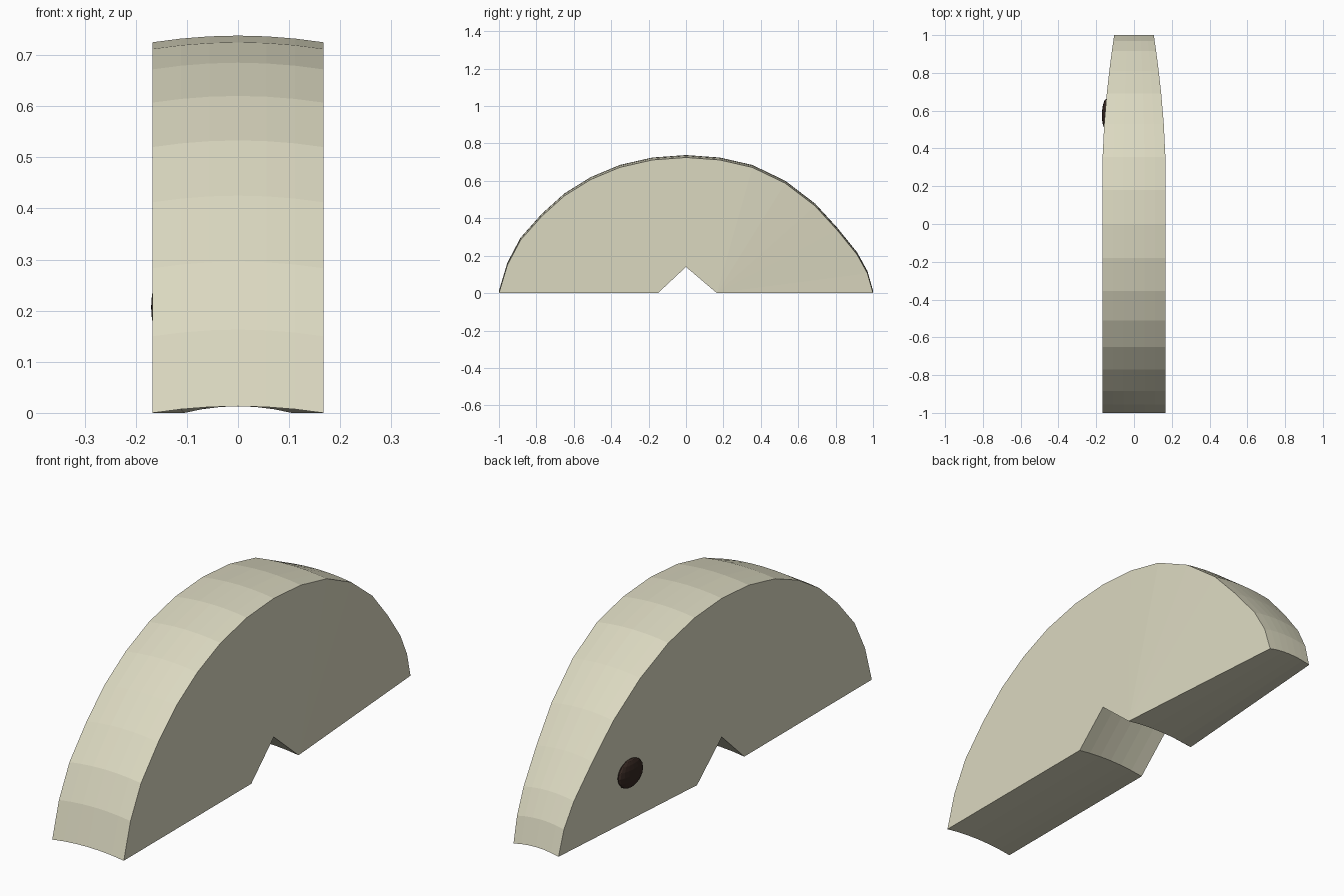
import bpy, bmesh
from mathutils import Matrix

if "Cube" in bpy.data.objects:
    bpy.data.objects.remove(bpy.data.objects["Cube"])


def material(name, rgb):
    m = bpy.data.materials.new(name)
    m.diffuse_color = (*rgb, 1)
    m.use_nodes = True
    m.node_tree.nodes["Principled BSDF"].inputs["Base Color"].default_value = m.diffuse_color
    return m


def finish(bm, name, mat):
    bmesh.ops.recalc_face_normals(bm, faces=bm.faces)
    mesh = bpy.data.meshes.new(name)
    bm.to_mesh(mesh)
    bm.free()
    mesh.materials.append(mat)
    obj = bpy.data.objects.new(name, mesh)
    bpy.context.collection.objects.link(obj)
    return obj


cream = material("cream", (0.71, 0.69, 0.53))
dark_brown = material("dark brown", (0.035, 0.02, 0.015))

# Side outline (y, z): front foot over the arch to the back foot, then the notch
arch = [(-1, 0), (-.955, .15), (-.885, .283), (-.77, .412), (-.65, .52),
        (-.51, .607), (-.355, .672), (-.18, .712), (0, .725), (.18, .712),
        (.355, .672), (.53, .588), (.69, .466), (.81, .335), (.915, .205),
        (.97, .105), (1, 0)]
notch = [(.165, 0), (0, .14), (-.15, 0)]
profile = arch + notch

HALF, BULGE, STEPS = 0.167, 0.013, 6


def half_width(y):
    # The back end narrows
    return HALF - 0.062 * max(0, (y - 0.3) / 0.7) ** 1.7


# Body: the outline repeated across the width with a slightly bowed rim
bm = bmesh.new()
rings = []
for i in range(STEPS + 1):
    t = 2 * i / STEPS - 1
    rings.append([bm.verts.new((t * half_width(y), y, z + BULGE * (1 - t * t)))
                  for y, z in profile])
n = len(profile)
for a, b in zip(rings, rings[1:]):
    for j in range(n):
        k = (j + 1) % n
        bm.faces.new((a[j], a[k], b[k], b[j]))
# Side walls: fans spreading from the two notch corners
top, last = 8, len(arch) - 1
for r in (rings[0], rings[-1]):
    back, peak, front = r[last + 1:last + 4]
    for j in range(last):
        bm.faces.new((front if j < top else back, r[j], r[j + 1]))
    bm.faces.new((back, peak, r[top]))
    bm.faces.new((front, r[top], peak))
finish(bm, "body", cream)

# Eye: flat oval on the left side only
bm = bmesh.new()
bmesh.ops.create_uvsphere(bm, u_segments=16, v_segments=8, radius=1)
bmesh.ops.transform(bm, verts=bm.verts, matrix=Matrix.Translation((-.15, .585, .207))
                    @ Matrix.Rotation(-0.04, 4, 'Z')
                    @ Matrix.Diagonal((.02, .077, .06, 1)))
finish(bm, "eye", dark_brown)
